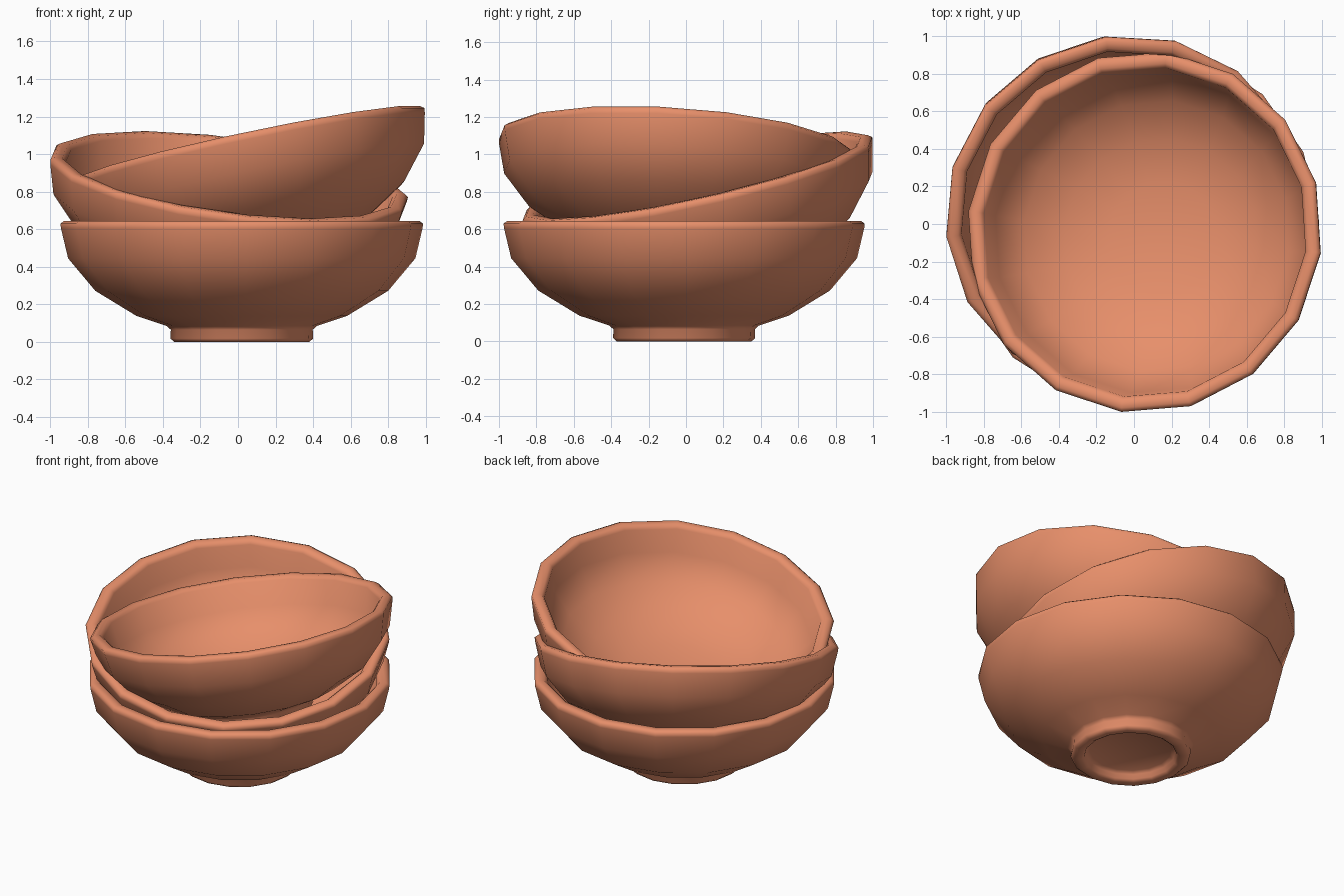
import bpy, bmesh
from math import sin, cos, pi, radians
from mathutils import Matrix, Vector

if "Cube" in bpy.data.objects:
    bpy.data.objects.remove(bpy.data.objects["Cube"])

SIDES = 16
# Closed bowl section (radius, height): underside recess, foot, outer wall, rim, inside
PROFILE = [
    (0.0, 0.055), (0.26, 0.055), (0.285, 0.04), (0.295, 0.012), (0.315, 0.0), (0.36, 0.0),
    (0.38, 0.018), (0.378, 0.065), (0.40, 0.085), (0.56, 0.138), (0.78, 0.272),
    (0.925, 0.445), (0.963, 0.605), (0.966, 0.63), (0.945, 0.645), (0.905, 0.645),
    (0.883, 0.622), (0.852, 0.465), (0.725, 0.32), (0.53, 0.205), (0.3, 0.145), (0.0, 0.13),
]

clay = bpy.data.materials.new("terracotta")
clay.diffuse_color = (0.80, 0.275, 0.145, 1)
clay.use_nodes = True
clay.node_tree.nodes["Principled BSDF"].inputs["Base Color"].default_value = clay.diffuse_color


def bowl(name, rim_centre, high_azimuth, tilt, phase):
    """Lathed bowl whose rim is raised by tilt towards high_azimuth (degrees)."""
    bm = bmesh.new()
    rings = []
    for r, z in PROFILE:
        count = 1 if r == 0 else SIDES
        rings.append([bm.verts.new((r * cos(2 * pi * i / SIDES), r * sin(2 * pi * i / SIDES), z))
                      for i in range(count)])
    for a, b in zip(rings, rings[1:]):
        for i in range(SIDES):
            j = (i + 1) % SIDES
            if len(a) == 1:
                bm.faces.new((a[0], b[j], b[i]))
            elif len(b) == 1:
                bm.faces.new((a[i], a[j], b[0]))
            else:
                bm.faces.new((a[i], a[j], b[j], b[i]))
    bmesh.ops.recalc_face_normals(bm, faces=bm.faces)
    mesh = bpy.data.meshes.new(name)
    bm.to_mesh(mesh)
    bm.free()
    mesh.materials.append(clay)
    obj = bpy.data.objects.new(name, mesh)
    bpy.context.collection.objects.link(obj)

    # Tilt around the horizontal axis, keeping the rim centre where it was read off
    az = radians(high_azimuth)
    axis = Vector((0, 0, 1)).cross(Vector((-cos(az), -sin(az), 0)))
    rot = Matrix.Rotation(radians(tilt), 4, axis) @ Matrix.Rotation(radians(phase), 4, 'Z')
    origin = Vector(rim_centre) - rot @ Vector((0, 0, 0.645))
    obj.matrix_world = Matrix.Translation(origin) @ rot

    bpy.ops.object.select_all(action='DESELECT')
    obj.select_set(True)
    bpy.context.view_layer.objects.active = obj
    bpy.ops.object.shade_smooth_by_angle(angle=radians(70))
    return obj


# Stack of three bowls
bowl("bottom_bowl", (0.02, -0.01, 0.645), 0, 0, 1.5)
bowl("middle_bowl", (-0.045, 0.058, 0.885), 121, 14.6, 7.0)
bowl("top_bowl", (0.052, -0.042, 1.055), -18, 12.5, -7)
